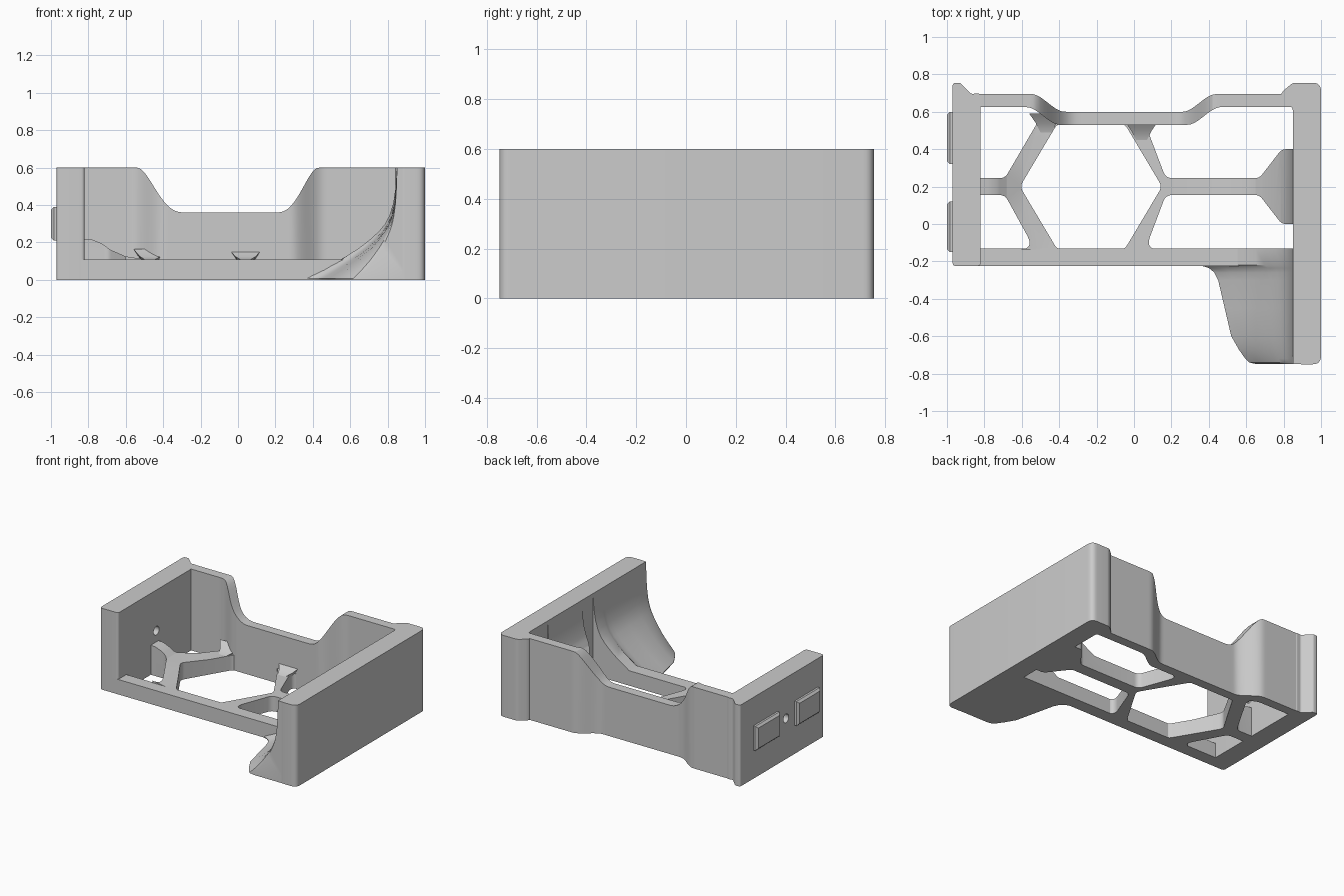
import bpy, bmesh, math
from mathutils import Vector

cube = bpy.data.objects.get("Cube")
if cube:
    bpy.data.objects.remove(cube, do_unlink=True)

grey = bpy.data.materials.new("plain grey")
grey.use_nodes = True
GREY = (0.6, 0.6, 0.6, 1)
grey.diffuse_color = GREY
grey.node_tree.nodes["Principled BSDF"].inputs["Base Color"].default_value = GREY


def smooth(ob):
    bpy.ops.object.select_all(action='DESELECT')
    ob.select_set(True)
    bpy.context.view_layer.objects.active = ob
    bpy.ops.object.shade_smooth_by_angle(angle=math.radians(32))


def loft(name, sections):
    """Closed solid through equal-length rings of points."""
    bm = bmesh.new()
    rings = [[bm.verts.new(p) for p in ring] for ring in sections]
    n = len(rings[0])
    for a, b in zip(rings, rings[1:]):
        for i in range(n):
            j = (i + 1) % n
            bm.faces.new((a[i], a[j], b[j], b[i]))
    bm.faces.new(rings[0][::-1])
    bm.faces.new(rings[-1])
    bm.normal_update()
    if bm.calc_volume(signed=True) < 0:
        bmesh.ops.reverse_faces(bm, faces=bm.faces[:])
    mesh = bpy.data.meshes.new(name)
    bm.to_mesh(mesh)
    bm.free()
    mesh.materials.append(grey)
    ob = bpy.data.objects.new(name, mesh)
    bpy.context.collection.objects.link(ob)
    smooth(ob)
    return ob


def rounded(points, radius, steps=6):
    """Round the corners of a plan outline."""
    pts = [Vector(p) for p in points]
    out = []
    for i, p in enumerate(pts):
        a, b = pts[i - 1] - p, pts[(i + 1) % len(pts)] - p
        half = a.angle(b) / 2
        trim = min(radius / math.tan(half), a.length * 0.45, b.length * 0.45)
        s, e = p + a.normalized() * trim, p + b.normalized() * trim
        for k in range(steps + 1):
            t = k / steps
            out.append(s * (1 - t) ** 2 + p * 2 * t * (1 - t) + e * t * t)
    return out


def slab(name, outline, z0, z1):
    return loft(name, [[(p[0], p[1], z) for p in outline] for z in (z0, z1)])


def cut(ob, cutter):
    cutter.hide_render = True
    mod = ob.modifiers.new("cut", 'BOOLEAN')
    mod.operation = 'DIFFERENCE'
    mod.solver = 'EXACT'
    mod.object = cutter
    bpy.context.view_layer.objects.active = ob
    bpy.ops.object.modifier_apply(modifier=mod.name)
    bpy.data.objects.remove(cutter, do_unlink=True)
    smooth(ob)


def step(x, a, b, power=1):
    t = min(1, max(0, (x - a) / (b - a))) ** power
    return t * t * (3 - 2 * t)


H, FLOOR, WALL = 0.6, 0.11, 0.85
# Concave sweep from the floor up the tall wall: (run, rise) fractions
SWEEP = [(0, 0), (.2, .08), (.4, .17), (.6, .28), (.7, .345), (.8, .42),
         (.87, .49), (.92, .57), (.96, .68), (.985, .82), (1, 1)]

# Side walls
slab("long_side_wall", rounded([(WALL, -.75), (1, -.75), (1, .755), (.85, .755),
                                (.77, .69), (WALL, .62)], .045), 0, H)
short_wall = slab("short_side_wall", rounded([(-.97, -.225), (-.82, -.225), (-.82, .7),
                  (-.87, .695), (-.93, .755), (-.97, .755)], .02), 0, H)

# Screw hole through the short wall
ring = [(math.cos(k * math.tau / 24) * .032 + .22, math.sin(k * math.tau / 24) * .032 + .3)
        for k in range(24)]
cut(short_wall, loft("hole_cutter", [[(x, y, z) for y, z in ring] for x in (-1.1, -.7)]))

# Locating tabs with tapered faces
for name, y0, y1 in (("front_tab", -.15, .12), ("back_tab", .32, .6)):
    loft(name, [[(x, y0 + i, .21 + i), (x, y1 - i, .21 + i),
                 (x, y1 - i, .39 - i), (x, y0 + i, .39 - i)]
                for x, i in ((-.96, 0), (-.985, 0), (-1, .015))])


# Back wall, stepped in plan with a saddle in its top edge
def jog(x, shift):
    return .6 + .095 * (step(x, -.37 - shift, -.55 - shift) + step(x, .26 + shift, .44 + shift))


sections = []
for k in range(88):
    x = -.86 + k * .02
    outer, inner = jog(x, 0), jog(x, .025) - .07
    top = .36 + .24 * (step(x, -.28, -.54, 1.4) + step(x, .2, .43, 1.4))
    sections.append([(x, inner, 0), (x, outer, 0), (x, outer, top), (x, inner, top)])
loft("back_wall", sections)

# Front rail
slab("front_rail", [(-.9, -.225), (.9, -.225), (.9, -.13), (-.9, -.13)], 0, FLOOR)

# Lattice floor that sweeps up at both ends
profile = [(-.85, 0), (-.85, .22), (-.78, .215), (-.73, .195), (-.68, .16),
           (-.6, .125), (-.5, FLOOR)]
profile += [(.35 + .5 * u, max(FLOOR, H * f - .002)) for u, f in SWEEP[2:]]
profile += [(.9, H - .002), (.9, 0)]
lattice = loft("lattice_floor", [[(x, y, z) for x, z in profile] for y in (-.135, .59)])

MID = .2  # lattice is mirrored about this line
left_back = [(-.95, .045), (-.69, .045), (-.5, .37), (-.535, .425), (-.95, .425)]
left_front = [(-.95, .045), (-.69, .045), (-.53, .336), (-.95, .336)]
right_back = [(.17, .045), (.67, .045), (.79, .2), (.95, .2), (.95, .425),
              (.4, .425), (.27, .335), (.06, .335)]
right_front = [(.17, .045), (.67, .045), (.79, .2), (.95, .2), (.95, .336), (.06, .336)]
hexagon = [(-.61, 0), (-.41, .336), (-.05, .336), (.15, 0), (-.05, -.336), (-.41, -.336)]
for outline, side in ((left_back, 1), (left_front, -1), (right_back, 1),
                      (right_front, -1), (hexagon, 1)):
    pts = rounded([(x, MID + side * y) for x, y in outline], .05)
    cut(lattice, slab("opening_cutter", pts, -.1, .8))

# Small flared fillets where the struts meet the back wall
for name, x, back in (("left_strut_fillet", -.47, .04), ("right_strut_fillet", .04, 0)):
    loft(name, [[(x - .03, y + back, .08), (x + .03, y + back, .08),
                 (x + w, y + back, z), (x - w, y + back, z)]
                for y, w, z in ((.45, .03, FLOOR), (.5, .055, .125), (.55, .09, .165))])

# Swept foot that braces the tall wall in front of the rail
foot = []
for y, start in ((-.13, .35), (-.22, .35), (-.235, .4), (-.26, .43), (-.3, .45),
                 (-.45, .485), (-.6, .52), (-.67, .56), (-.72, .595), (-.74, .615), (-.748, .65)):
    ring = [(start + (WALL - start) * u, y, .006 + (H - .006) * f) for u, f in SWEEP]
    foot.append([(start, y, 0)] + ring + [(.92, y, H), (.92, y, 0)])
loft("swept_foot", foot)
